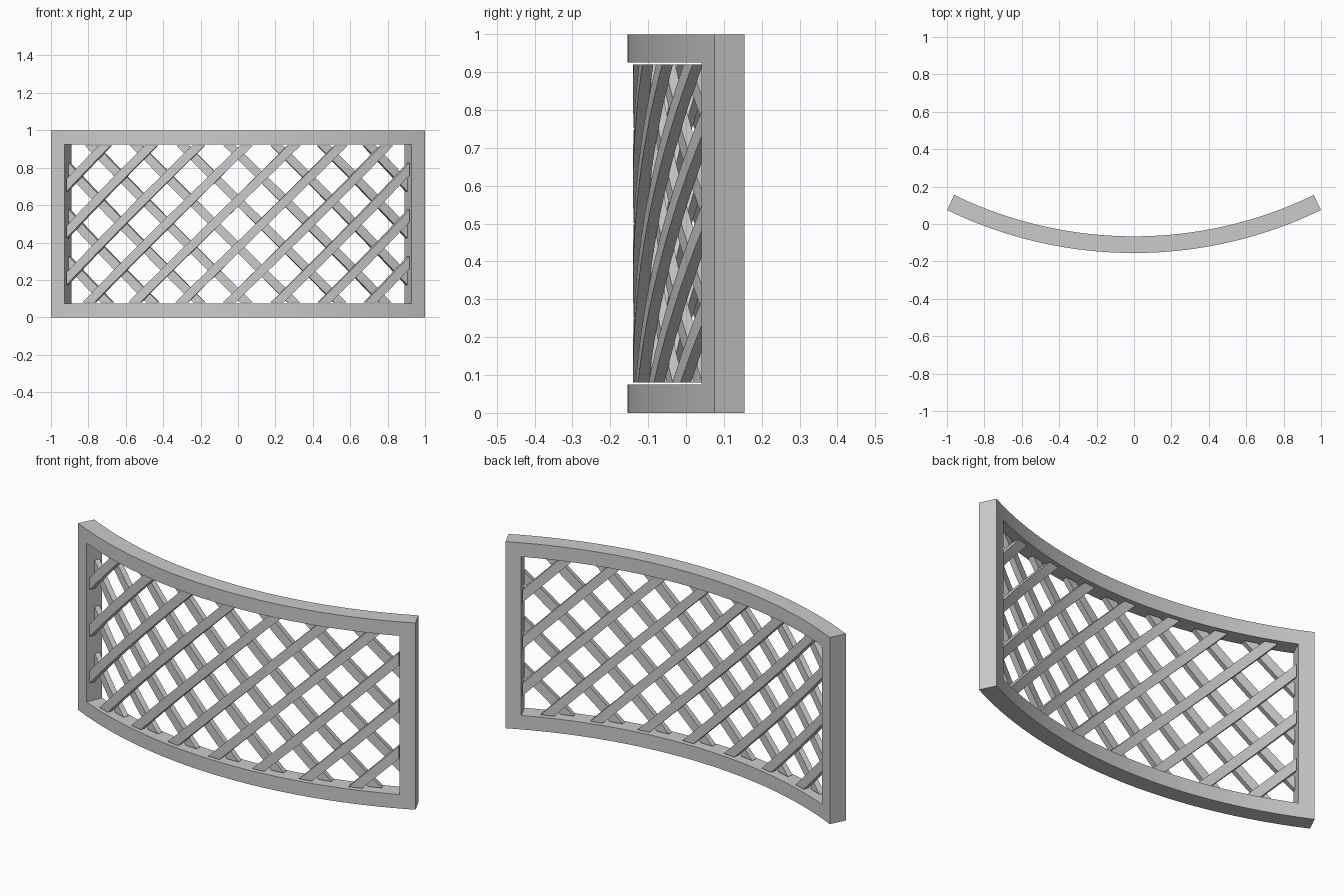
import bpy, bmesh, math
from mathutils import Vector

if "Cube" in bpy.data.objects:
    bpy.data.objects.remove(bpy.data.objects["Cube"])

R_FRONT, R_BACK = 2.289, 2.20      # front and back radii of the curved panel
CENTRE_Y = 2.134                   # axis of the curve
HALF_ANGLE = 0.452                 # u = -1..1 covers twice this angle
STEPS = 40                         # segments along the curve

grey = bpy.data.materials.new("light_grey")
grey.diffuse_color = (0.6, 0.6, 0.6, 1)
grey.use_nodes = True
grey.node_tree.nodes["Principled BSDF"].inputs["Base Color"].default_value = grey.diffuse_color


def bend(u, z, r):
    a = u * HALF_ANGLE
    return Vector((r * math.sin(a), CENTRE_Y - r * math.cos(a), z))


def cut(bm, point, normal, clear=False):
    geom = bm.verts[:] + bm.edges[:] + bm.faces[:]
    bmesh.ops.bisect_plane(bm, geom=geom, plane_co=point, plane_no=normal,
                           dist=1e-5, clear_outer=clear)


def add_curved_sheet(out, sheet, r0, r1):
    """Thicken a flat (u, z) sheet between two radii and bend it."""
    sheet.verts.index_update()
    front = [out.verts.new(bend(v.co.x, v.co.z, r0)) for v in sheet.verts]
    back = [out.verts.new(bend(v.co.x, v.co.z, r1)) for v in sheet.verts]
    for f in sheet.faces:
        ids = [v.index for v in f.verts]
        out.faces.new([front[i] for i in ids])
        out.faces.new([back[i] for i in reversed(ids)])
    for e in sheet.edges:
        if e.is_boundary:
            a, b = (v.index for v in e.verts)
            out.faces.new((front[a], front[b], back[b], back[a]))
    sheet.free()


def finish(name, bm):
    bmesh.ops.recalc_face_normals(bm, faces=bm.faces[:])
    mesh = bpy.data.meshes.new(name)
    bm.to_mesh(mesh)
    bm.free()
    mesh.materials.append(grey)
    ob = bpy.data.objects.new(name, mesh)
    bpy.context.collection.objects.link(ob)
    bpy.ops.object.select_all(action='DESELECT')
    ob.select_set(True)
    bpy.context.view_layer.objects.active = ob
    bpy.ops.object.shade_smooth_by_angle(angle=math.radians(30))


# Frame: flat rectangle with an opening, thickened and bent
IN_U, Z0, Z1 = 0.923, 0.075, 0.925
sheet = bmesh.new()
sheet.faces.new([sheet.verts.new(p) for p in
                 ((-1, 0, 0), (1, 0, 0), (1, 0, 1), (-1, 0, 1))])
for u in [-IN_U, IN_U] + [IN_U * (2 * i / STEPS - 1) for i in range(1, STEPS)]:
    cut(sheet, (u, 0, 0), (1, 0, 0))
for z in (Z0, Z1):
    cut(sheet, (0, 0, z), (0, 0, 1))
opening = []
for f in sheet.faces:
    c = f.calc_center_median()
    if abs(c.x) < IN_U and Z0 < c.z < Z1:
        opening.append(f)
bmesh.ops.delete(sheet, geom=opening, context='FACES')
bm = bmesh.new()
add_curved_sheet(bm, sheet, R_FRONT, R_BACK)
finish("frame", bm)


# Lattice: two layers of diagonal slats trimmed to the opening
def slat_layer(name, slope, r0, r1):
    bm = bmesh.new()
    half = 0.033                   # half of the slat's height measured upright
    lim_u, lo, hi = 0.918, 0.08, 0.92
    for k in range(-4, 8):
        c = 0.125 + 0.25 * k
        s = bmesh.new()
        s.faces.new([s.verts.new((u, 0, slope * u + c + d)) for u, d in
                     ((-1.2, -half), (1.2, -half), (1.2, half), (-1.2, half))])
        for point, normal in (((lim_u, 0, 0), (1, 0, 0)), ((-lim_u, 0, 0), (-1, 0, 0)),
                              ((0, 0, hi), (0, 0, 1)), ((0, 0, lo), (0, 0, -1))):
            if s.faces:
                cut(s, point, normal, True)
        if not s.faces:
            s.free()
            continue
        for i in range(1, STEPS):
            cut(s, (2 * i / STEPS - 1, 0, 0), (1, 0, 0))
        add_curved_sheet(bm, s, r0, r1)
    finish(name, bm)


slat_layer("front_slats", 1, 2.274, 2.245)
slat_layer("back_slats", -1, 2.245, 2.216)
